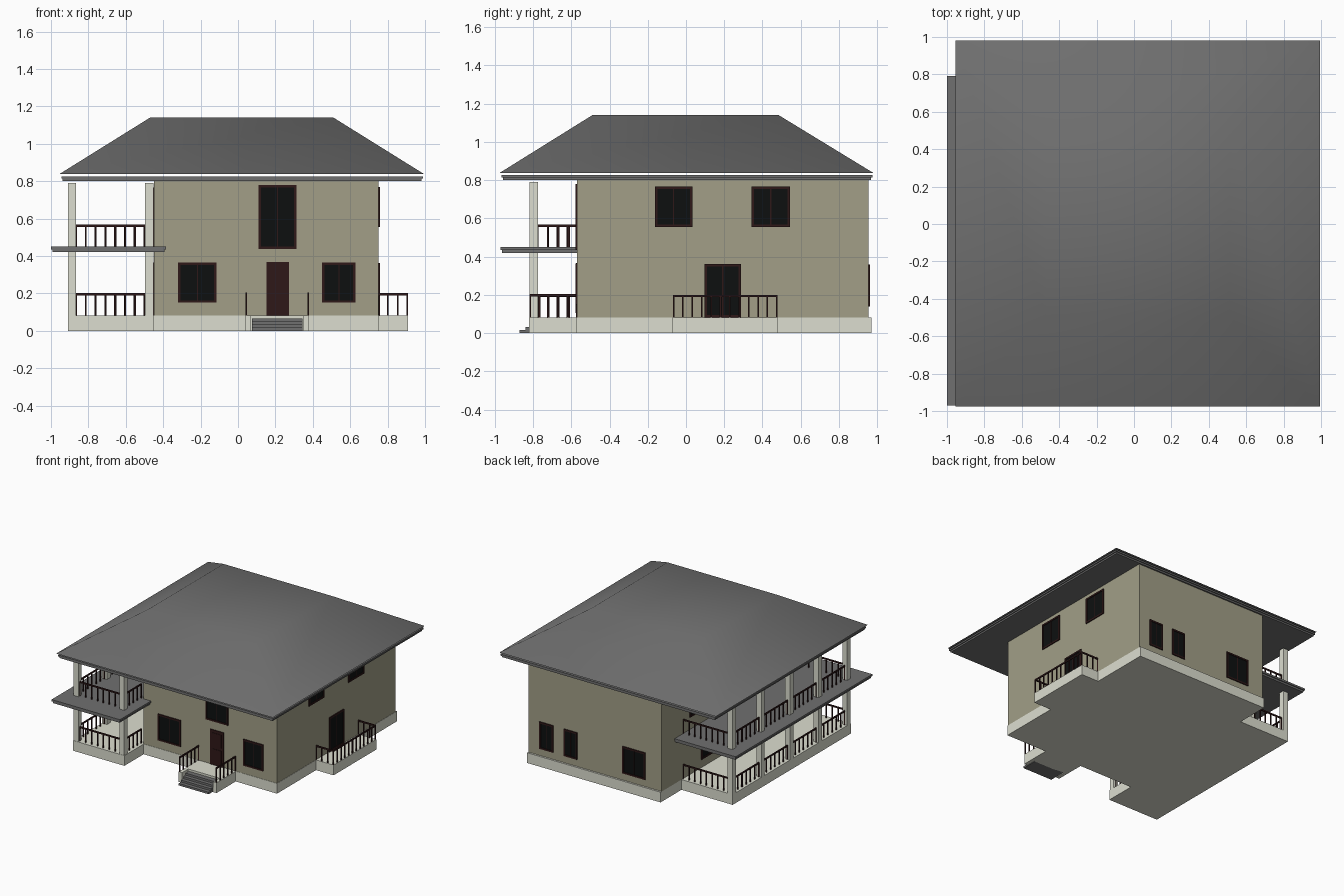
import bpy, bmesh, math
from mathutils import Vector, Matrix

if "Cube" in bpy.data.objects:
    bpy.data.objects.remove(bpy.data.objects["Cube"])


def material(name, rgb):
    m = bpy.data.materials.new(name)
    m.diffuse_color = (*rgb, 1)
    m.use_nodes = True
    m.node_tree.nodes["Principled BSDF"].inputs["Base Color"].default_value = m.diffuse_color
    return m


WALL = material("wall_paint", (0.36, 0.345, 0.245))
STONE = material("pale_stone", (0.72, 0.73, 0.63))
ROOF = material("roof_grey", (0.16, 0.16, 0.16))
FRAME = material("dark_wood", (0.028, 0.009, 0.009))
GLASS = material("dark_glass", (0.004, 0.005, 0.005))


def boxes(name, items, mat):
    """One object from boxes given as (x0, x1, y0, y1, z0, z1)."""
    bm = bmesh.new()
    for x0, x1, y0, y1, z0, z1 in items:
        mtx = Matrix.Translation(((x0 + x1) / 2, (y0 + y1) / 2, (z0 + z1) / 2)) \
            @ Matrix.Diagonal((abs(x1 - x0), abs(y1 - y0), abs(z1 - z0), 1))
        bmesh.ops.create_cube(bm, size=1, matrix=mtx)
    return finish(name, bm, mat)


def finish(name, bm, mat):
    bmesh.ops.recalc_face_normals(bm, faces=bm.faces)
    me = bpy.data.meshes.new(name)
    bm.to_mesh(me)
    bm.free()
    me.materials.append(mat)
    ob = bpy.data.objects.new(name, me)
    bpy.context.collection.objects.link(ob)
    return ob


# Main walls and stone plinths
X0, X1, Y0, Y1 = -0.45, 0.75, -0.57, 0.955
FLOOR, UPPER = 0.083, 0.45
boxes("walls", [(X0, X1, Y0, Y1, FLOOR, 0.805)], WALL)
boxes("plinth", [(X0, X1 + 0.002, Y0 - 0.002, 0.97, 0, FLOOR)], STONE)
boxes("veranda_plinth", [(-0.91, X0, -0.82, 0.70, 0, FLOOR)], STONE)
boxes("veranda_front_plinth", [(-0.46, X0 + 0.001, -0.82, Y0, 0, FLOOR)], STONE)
boxes("side_porch_plinth", [(X1, 0.91, -0.07, 0.48, 0, FLOOR)], STONE)

# Front landing with steps set between two cheeks
boxes("front_landing", [(0.04, 0.38, -0.74, Y0, 0, FLOOR),
                        (0.04, 0.07, -0.82, -0.74, 0, FLOOR),
                        (0.35, 0.38, -0.82, -0.74, 0, FLOOR)], STONE)
boxes("front_steps", [(0.075, 0.345, -0.87 + 0.03 * i, -0.73, 0.0165 * i, 0.0165 * (i + 1))
                      for i in range(4)], ROOF)


# Stepped slabs: veranda canopy and eaves
def slab(name, x0, x1, y0, y1, z0, z1):
    zm = (z0 + z1) / 2
    e = 0.008
    boxes(name, [(x0, x1, y0, y1, zm, z1), (x0 + e, x1 - e, y0 + e, y1 - e, z0, zm)], ROOF)


slab("veranda_canopy", -1.0, -0.385, -0.97, 0.79, 0.42, UPPER)
slab("eaves", -0.945, 0.99, -0.965, 0.975, 0.80, 0.826)

# Hipped roof with a flat top
bm = bmesh.new()
rings = []
for x0, x1, y0, y1, z in [(-0.955, 0.995, -0.975, 0.98, 0.838), (-0.47, 0.51, -0.49, 0.485, 1.14)]:
    rings.append([bm.verts.new(p) for p in ((x0, y0, z), (x1, y0, z), (x1, y1, z), (x0, y1, z))])
for r in rings:
    bm.faces.new(r)
for i in range(4):
    j = (i + 1) % 4
    bm.faces.new((rings[0][i], rings[0][j], rings[1][j], rings[1][i]))
roof = finish("hip_roof", bm, ROOF)
bpy.context.view_layer.objects.active = roof
roof.select_set(True)
bpy.ops.object.shade_smooth_by_angle(angle=math.radians(50))

# Square columns along the veranda edge
C = 0.022
col_y = [-0.796 + 0.3685 * i for i in range(5)]
spots = [(-0.888, y) for y in col_y] + [(-0.474, col_y[0])]
boxes("veranda_columns", [(x - C, x + C, y - C, y + C, FLOOR, 0.79) for x, y in spots], STONE)


# Railings: handrail plus evenly spaced balusters
def railing(name, runs, z, height=0.118, step=0.05):
    t, parts = 0.004, []
    for a, b in runs:
        a, b = Vector(a), Vector(b)
        lo = (min(a.x, b.x), min(a.y, b.y))
        hi = (max(a.x, b.x), max(a.y, b.y))
        parts.append((lo[0] - t, hi[0] + t, lo[1] - t, hi[1] + t, z + height - 0.012, z + height))
        n = max(1, round((b - a).length / step))
        for i in range(n + 1):
            p = a.lerp(b, i / n)
            parts.append((p.x - t, p.x + t, p.y - t, p.y + t, z, z + height - 0.012))
    boxes(name, parts, FRAME)


veranda_runs = [((-0.866, -0.796), (-0.496, -0.796)),
                ((-0.474, -0.774), (-0.474, Y0)),
                ((-0.866, 0.678), (X0, 0.678))]
veranda_runs += [((-0.888, y + C), (-0.888, y2 - C)) for y, y2 in zip(col_y, col_y[1:])]
railing("veranda_lower_railing", veranda_runs, FLOOR)
railing("veranda_upper_railing", veranda_runs, UPPER)
railing("side_porch_railing", [((X1, -0.065), (0.905, -0.065)),
                               ((0.905, -0.065), (0.905, 0.475)),
                               ((X1, 0.475), (0.905, 0.475))], FLOOR)
railing("landing_railing", [((0.045, -0.815), (0.045, Y0)),
                            ((0.375, -0.815), (0.375, Y0))], FLOOR, 0.122)


# Windows and doors on any of the four walls
def on_wall(side, a0, a1, z0, z1, depth):
    return {"front": (a0, a1, Y0 - depth, Y0, z0, z1),
            "back": (a0, a1, Y1, Y1 + depth, z0, z1),
            "right": (X1, X1 + depth, a0, a1, z0, z1),
            "left": (X0 - depth, X0, a0, a1, z0, z1)}[side]


def window(name, side, a0, a1, z0, z1):
    f, m = 0.013, (a0 + a1) / 2
    bars = [(a0, a0 + f, z0, z1), (a1 - f, a1, z0, z1), (a0 + f, a1 - f, z0, z0 + f),
            (a0 + f, a1 - f, z1 - f, z1)]
    boxes(name + "_frame", [on_wall(side, *b, 0.008) for b in bars]
          + [on_wall(side, m - 0.003, m + 0.003, z0 + f, z1 - f, 0.005)], FRAME)
    boxes(name + "_glass", [on_wall(side, a0 + f, a1 - f, z0 + f, z1 - f, 0.003)], GLASS)


for name, *spec in [
        ("front_left_window", "front", -0.32, -0.115, 0.15, 0.365),
        ("front_right_window", "front", 0.45, 0.628, 0.15, 0.365),
        ("front_tall_window", "front", 0.11, 0.312, 0.437, 0.78),
        ("right_front_window", "right", -0.163, 0.033, 0.555, 0.768),
        ("right_back_window", "right", 0.343, 0.543, 0.555, 0.768),
        ("side_porch_door", "right", 0.097, 0.287, FLOOR, 0.363),
        ("back_narrow_window_a", "back", 0.525, 0.65, 0.14, 0.36),
        ("back_narrow_window_b", "back", 0.31, 0.43, 0.14, 0.36),
        ("back_wide_window", "back", -0.305, -0.10, 0.14, 0.36),
        ("veranda_window", "left", 0.25, 0.45, 0.15, 0.365),
        ("veranda_door", "left", -0.25, -0.06, FLOOR, 0.365),
        ("balcony_window", "left", 0.40, 0.60, 0.55, 0.765),
        ("balcony_door", "left", -0.25, -0.06, UPPER, 0.765)]:
    window(name, *spec)

# Solid front door with two raised panels and a casing
boxes("front_door", [on_wall("front", 0.152, 0.272, FLOOR, 0.368, 0.006)], FRAME)
boxes("front_door_panels", [on_wall("front", 0.17, 0.254, z, z + 0.11, 0.009)
                            for z in (0.105, 0.235)], FRAME)
